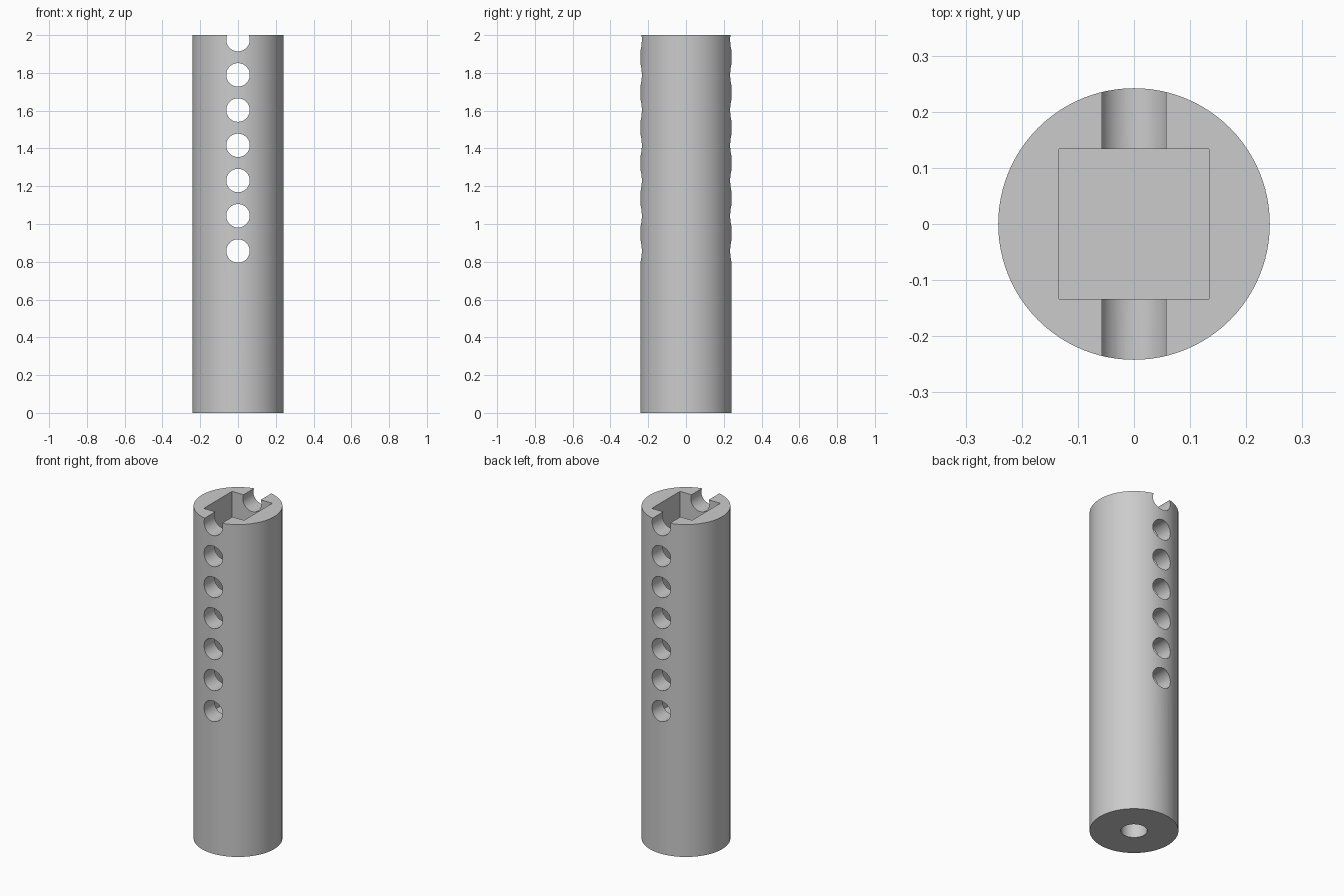
import bpy
from math import pi

old = bpy.data.objects.get("Cube")
if old:
    bpy.data.objects.remove(old, do_unlink=True)

grey = bpy.data.materials.new("plain grey")
grey.use_nodes = True
grey.diffuse_color = (0.6, 0.6, 0.6, 1)
grey.node_tree.nodes["Principled BSDF"].inputs["Base Color"].default_value = (0.6, 0.6, 0.6, 1)

HEIGHT = 2.0
RADIUS = 0.242
SOCKET_HALF = 0.134
SOCKET_FLOOR = 0.75
HOLE_RADIUS = 0.062
HOLE_START, HOLE_STEP, HOLE_COUNT = 0.857, 0.1865, 7
BORE_RADIUS, BORE_DEPTH = 0.072, 0.5


def cylinder(name, radius, depth, z, sides, rotation=(0, 0, 0)):
    bpy.ops.mesh.primitive_cylinder_add(vertices=sides, radius=radius, depth=depth,
                                        location=(0, 0, z), rotation=rotation)
    obj = bpy.context.object
    obj.name = name
    obj.data.materials.append(grey)
    return obj


def cut(body, cutter):
    mod = body.modifiers.new(cutter.name, "BOOLEAN")
    mod.operation = "DIFFERENCE"
    mod.solver = "EXACT"
    mod.object = cutter
    bpy.context.view_layer.objects.active = body
    bpy.ops.object.modifier_apply(modifier=mod.name)
    bpy.data.objects.remove(cutter, do_unlink=True)


# Solid round post
post = cylinder("post", RADIUS, HEIGHT, HEIGHT / 2, 96)

# Square socket sunk from the top
top = HEIGHT + 0.1
bpy.ops.mesh.primitive_cube_add(size=1, location=(0, 0, (SOCKET_FLOOR + top) / 2))
socket = bpy.context.object
socket.name = "socket_cutter"
socket.scale = (2 * SOCKET_HALF, 2 * SOCKET_HALF, top - SOCKET_FLOOR)
socket.data.materials.append(grey)
bpy.context.view_layer.update()
cut(post, socket)

# Row of pin holes from front to back, the last one open at the rim
for i in range(HOLE_COUNT):
    pin = cylinder("pin_hole_cutter", HOLE_RADIUS, 1, HOLE_START + i * HOLE_STEP, 48, (pi / 2, 0, 0))
    cut(post, pin)

# Blind round bore in the base
bore = cylinder("bore_cutter", BORE_RADIUS, BORE_DEPTH + 0.1, (BORE_DEPTH - 0.1) / 2, 48)
cut(post, bore)

# Smooth walls with crisp rims
bpy.ops.object.select_all(action="DESELECT")
post.select_set(True)
bpy.context.view_layer.objects.active = post
bpy.ops.object.shade_smooth_by_angle(angle=pi / 6)
